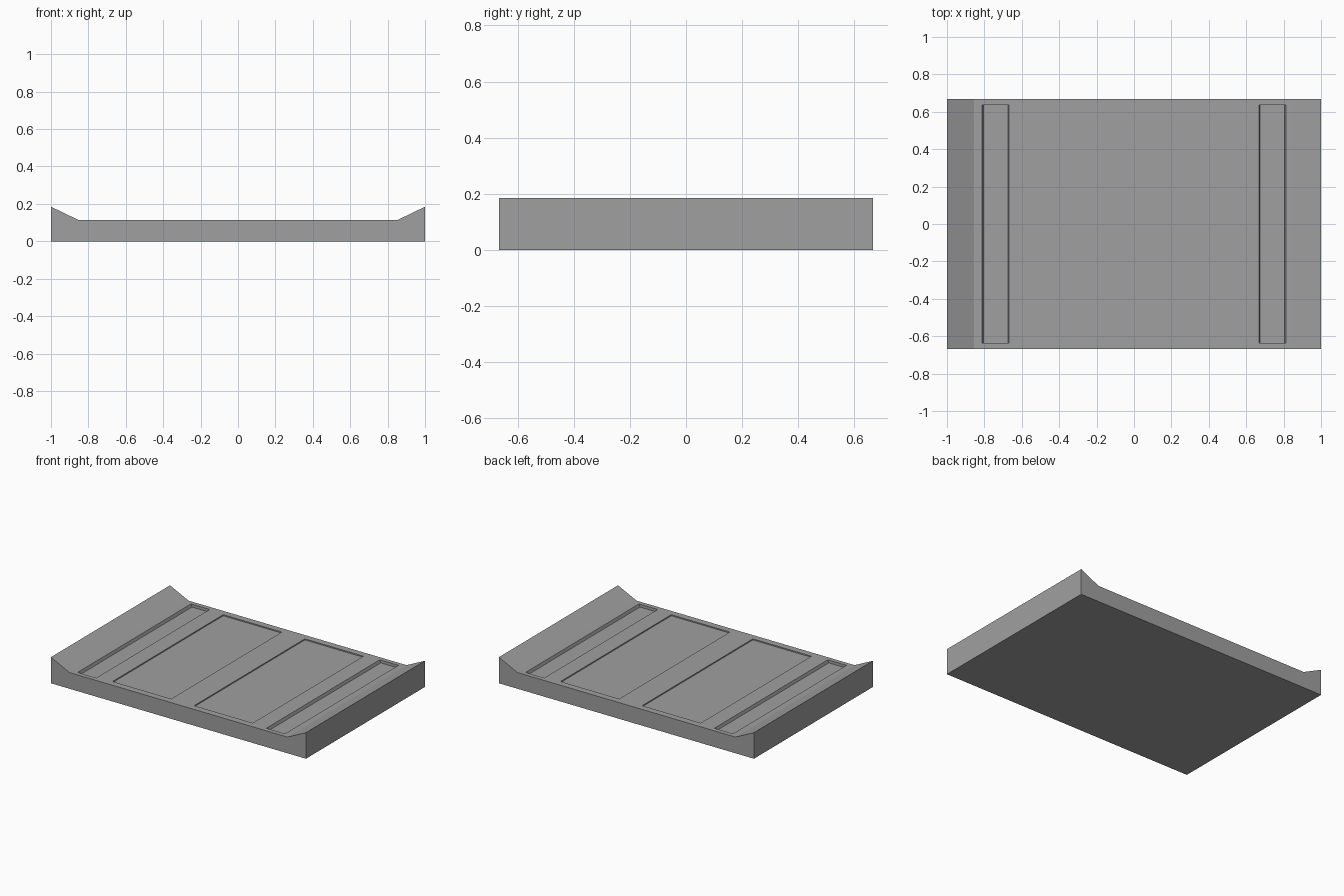
import bpy
import bmesh

default_cube = bpy.data.objects.get("Cube")
if default_cube:
    bpy.data.objects.remove(default_cube, do_unlink=True)

HALF_Y = 0.667
DECK_Z = 0.115

# Single grey material
grey = bpy.data.materials.new("plain grey")
grey.use_nodes = True
colour = (0.35, 0.35, 0.35, 1)
grey.diffuse_color = colour
grey.node_tree.nodes["Principled BSDF"].inputs["Base Color"].default_value = colour


def make_object(name, bm):
    bmesh.ops.recalc_face_normals(bm, faces=bm.faces)
    mesh = bpy.data.meshes.new(name)
    bm.to_mesh(mesh)
    bm.free()
    mesh.materials.append(grey)
    obj = bpy.data.objects.new(name, mesh)
    bpy.context.collection.objects.link(obj)
    return obj


def add_recess(bm, x0, x1, half_y, depth, slope):
    """Box cutter with its floor below the deck and optionally sloped long sides."""
    rings = []
    for z, grow in ((DECK_Z - depth, -slope), (DECK_Z + depth, slope)):
        a, b = x0 - grow, x1 + grow
        corners = ((a, -half_y), (b, -half_y), (b, half_y), (a, half_y))
        rings.append([bm.verts.new((x, y, z)) for x, y in corners])
    low, high = rings
    bm.faces.new(low)
    bm.faces.new(high)
    for i in range(4):
        j = (i + 1) % 4
        bm.faces.new((low[i], low[j], high[j], high[i]))


# Slab with raised, sloping side kerbs: extruded end profile
right_half = [(1, 0), (1, 0.185), (0.855, DECK_Z)]
profile = right_half + [(-x, z) for x, z in reversed(right_half)]
bm = bmesh.new()
end = bm.faces.new([bm.verts.new((x, -HALF_Y, z)) for x, z in profile])
extruded = bmesh.ops.extrude_face_region(bm, geom=[end], use_keep_orig=True)
moved = [v for v in extruded["geom"] if isinstance(v, bmesh.types.BMVert)]
bmesh.ops.translate(bm, verts=moved, vec=(0, 2 * HALF_Y, 0))
slab = make_object("base_slab", bm)

# Outer grooves and shallow inner panels on both sides
bm = bmesh.new()
for side in (-1, 1):
    for inner, outer, half_y, depth, slope in (
        (0.667, 0.813, 0.635, 0.02, 0.008),
        (0.09, 0.55, 0.62, 0.008, 0),
    ):
        x0, x1 = sorted((side * inner, side * outer))
        add_recess(bm, x0, x1, half_y, depth, slope)
cutter = make_object("recess_cutter", bm)
cutter.hide_render = True

# Cut the recesses into the slab
cut = slab.modifiers.new("recesses", "BOOLEAN")
cut.operation = "DIFFERENCE"
cut.solver = "EXACT"
cut.object = cutter
bpy.context.view_layer.objects.active = slab
slab.select_set(True)
bpy.ops.object.modifier_apply(modifier=cut.name)
bpy.data.objects.remove(cutter, do_unlink=True)
